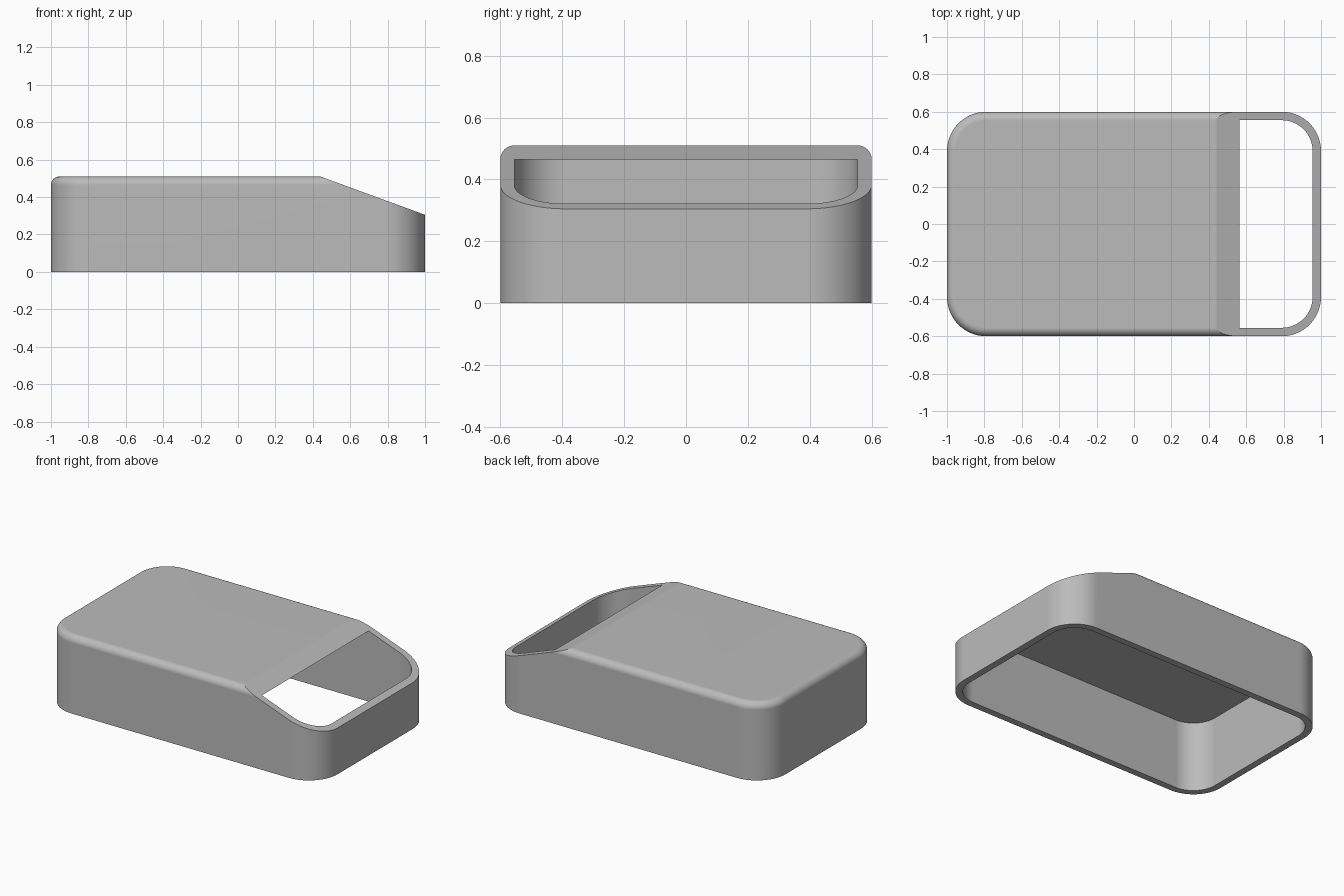
import bpy, bmesh, math
from mathutils import Vector

cube = bpy.data.objects.get("Cube")
if cube:
    bpy.data.objects.remove(cube, do_unlink=True)

HALF_X, HALF_Y, HEIGHT = 1.0, 0.6, 0.51
CORNER, FILLET, WALL = 0.21, 0.045, 0.045


def outline(inset, z, steps=16):
    """Rounded rectangle, pulled in by inset, at height z."""
    r = CORNER - inset
    points = []
    for quarter, (sx, sy) in enumerate([(1, 1), (-1, 1), (-1, -1), (1, -1)]):
        for i in range(steps + 1):
            a = (quarter + i / steps) * math.pi / 2
            points.append(Vector((sx * (HALF_X - CORNER) + r * math.cos(a),
                                  sy * (HALF_Y - CORNER) + r * math.sin(a), z)))
    return points


def loft(name, rings):
    """Closed solid skinned through a stack of matching rings."""
    bm = bmesh.new()
    loops = [[bm.verts.new(p) for p in ring] for ring in rings]
    for low, high in zip(loops, loops[1:]):
        for i in range(len(low)):
            j = (i + 1) % len(low)
            bm.faces.new((low[i], low[j], high[j], high[i]))
    bm.faces.new(loops[0][::-1])
    bm.faces.new(loops[-1])
    bmesh.ops.recalc_face_normals(bm, faces=bm.faces)
    mesh = bpy.data.meshes.new(name)
    bm.to_mesh(mesh)
    bm.free()
    obj = bpy.data.objects.new(name, mesh)
    bpy.context.collection.objects.link(obj)
    return obj


def cut(target, cutter):
    """Subtract the cutter and discard it."""
    cutter.hide_render = True
    bpy.context.view_layer.objects.active = target
    mod = target.modifiers.new("cut", 'BOOLEAN')
    mod.operation, mod.solver, mod.object = 'DIFFERENCE', 'EXACT', cutter
    bpy.ops.object.modifier_apply(modifier=mod.name)
    bpy.data.objects.remove(cutter, do_unlink=True)


# Outer body with a rounded top edge
rings = [outline(0, 0)]
for i in range(9):
    a = i / 8 * math.pi / 2
    rings.append(outline(FILLET * (1 - math.cos(a)),
                         HEIGHT - FILLET * (1 - math.sin(a))))
shell = loft("cover_shell", rings)

# Hollow, open at the bottom
cut(shell, loft("cavity", [outline(WALL, -0.2), outline(WALL, HEIGHT - WALL)]))

# Sloping end, which opens into the hollow
slope = (0.305 - HEIGHT) / (1 - 0.44)
profile = [(x, HEIGHT + slope * (x - 0.44)) for x in (0.2, 1.2)] + [(1.2, 1)]
cut(shell, loft("slope_cutter",
                [[Vector((x, y, z)) for x, z in profile] for y in (-1, 1)]))

# Grey plastic
grey = bpy.data.materials.new("light_grey")
grey.use_nodes = True
colour = (0.5, 0.5, 0.5, 1)
grey.diffuse_color = colour
grey.node_tree.nodes["Principled BSDF"].inputs["Base Color"].default_value = colour
shell.data.materials.clear()
shell.data.materials.append(grey)

# Smooth curves, flat large faces
bpy.ops.object.select_all(action='DESELECT')
shell.select_set(True)
bpy.context.view_layer.objects.active = shell
bpy.ops.object.shade_smooth_by_angle(angle=math.radians(18))
weighted = shell.modifiers.new("flat_faces", 'WEIGHTED_NORMAL')
weighted.keep_sharp = True
